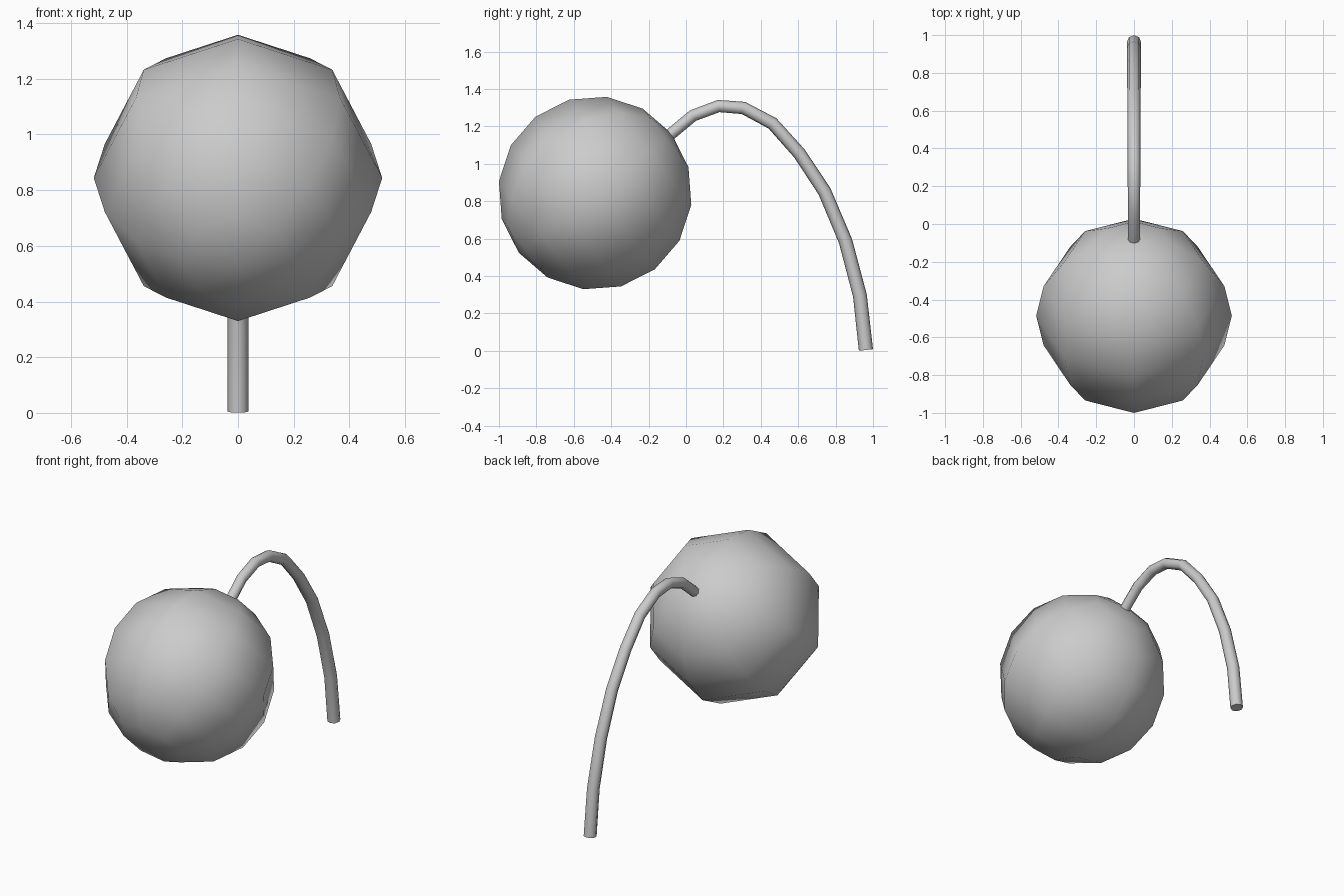
import bpy, math

if "Cube" in bpy.data.objects:
    bpy.data.objects.remove(bpy.data.objects["Cube"])

# Low-poly round fruit, pole tilted towards the stem
bpy.ops.mesh.primitive_uv_sphere_add(segments=8, ring_count=8, radius=0.518,
                                     location=(0, -0.486, 0.844),
                                     rotation=(math.radians(-52), 0, 0))
fruit = bpy.context.object
fruit.name = "fruit"
bpy.ops.object.shade_smooth()

# Arching stem: (y, z) path, thickening towards its foot
path = [(-0.12, 1.127), (0.037, 1.258), (0.174, 1.309), (0.307, 1.299),
        (0.463, 1.216), (0.607, 1.055), (0.741, 0.852), (0.853, 0.587),
        (0.93, 0.295), (0.962, 0.005)]
curve = bpy.data.curves.new("stem", "CURVE")
curve.dimensions = "3D"
curve.bevel_depth = 0.038
curve.bevel_resolution = 2
curve.use_fill_caps = True
spline = curve.splines.new("POLY")
spline.points.add(len(path) - 1)
for i, (y, z) in enumerate(path):
    spline.points[i].co = (0, y, z, 1)
    spline.points[i].radius = 0.83 + 0.17 * i / (len(path) - 1)
stem = bpy.data.objects.new("stem", curve)
bpy.context.collection.objects.link(stem)

# Turn the stem into a mesh with smooth sides and crisp end caps
bpy.ops.object.select_all(action="DESELECT")
stem.select_set(True)
bpy.context.view_layer.objects.active = stem
bpy.ops.object.convert(target="MESH")
bpy.ops.object.shade_smooth_by_angle(angle=math.radians(60))
